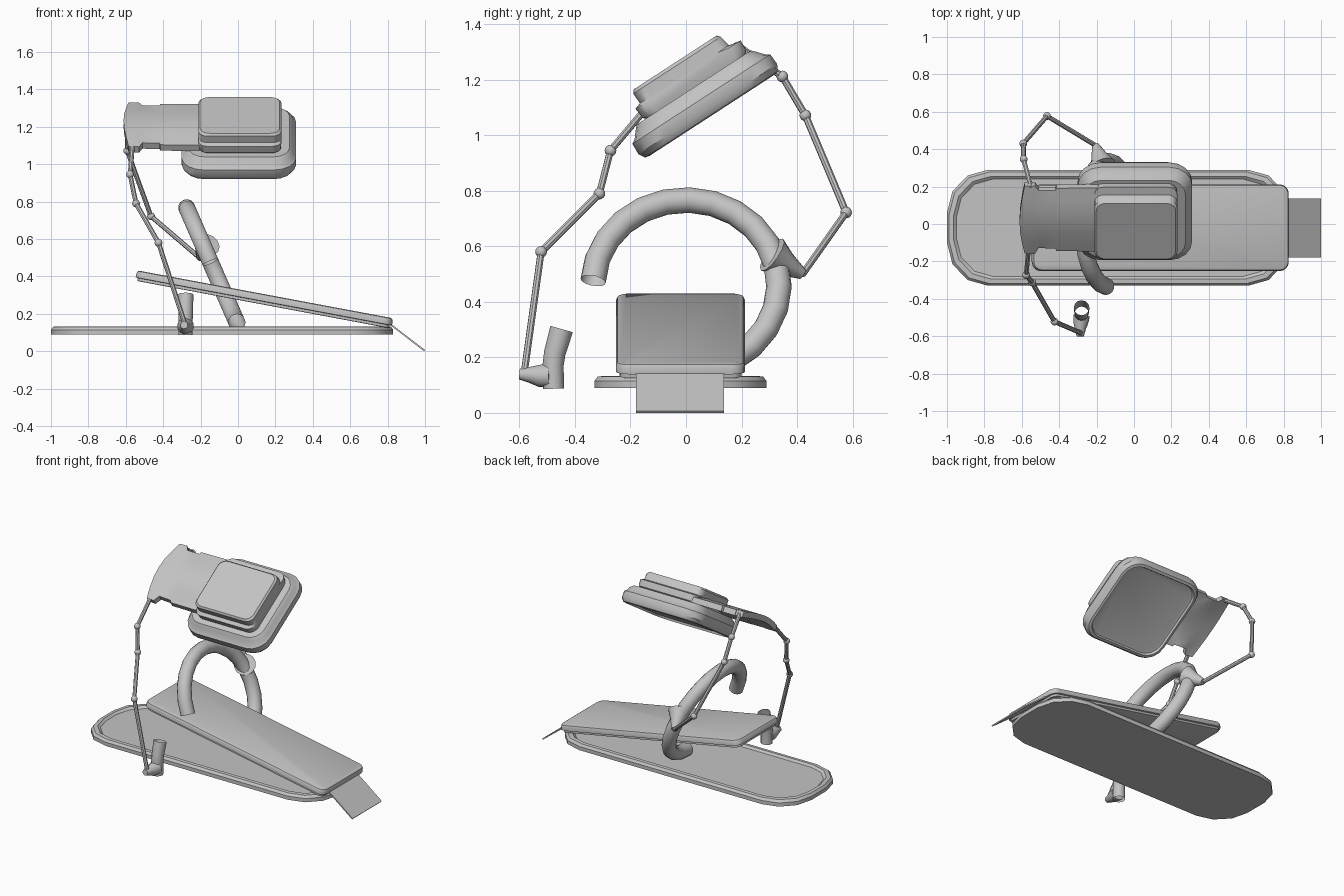
import bpy, bmesh, math
from mathutils import Vector, Matrix

if "Cube" in bpy.data.objects:
    bpy.data.objects.remove(bpy.data.objects["Cube"])

grey = bpy.data.materials.new("plain_grey")
grey.diffuse_color = (0.55, 0.55, 0.55, 1)
grey.use_nodes = True
grey.node_tree.nodes["Principled BSDF"].inputs["Base Color"].default_value = grey.diffuse_color
parts = []


def loft(name, loops, mat=Matrix(), caps=True):
    """Skin a list of equal-length point loops."""
    bm = bmesh.new()
    rows = [[bm.verts.new(mat @ Vector(p)) for p in loop] for loop in loops]
    n = len(rows[0])
    for a, b in zip(rows, rows[1:]):
        for i in range(n):
            j = (i + 1) % n
            bm.faces.new((a[i], a[j], b[j], b[i]))
    if caps:
        bm.faces.new(rows[0][::-1])
        bm.faces.new(rows[-1])
    bmesh.ops.recalc_face_normals(bm, faces=bm.faces)
    return finish(name, bm)


def finish(name, bm):
    me = bpy.data.meshes.new(name)
    bm.to_mesh(me)
    bm.free()
    me.materials.append(grey)
    ob = bpy.data.objects.new(name, me)
    bpy.context.collection.objects.link(ob)
    parts.append(ob)
    return ob


def rounded(cx, cy, z, hx, hy, r, seg=4, rx=None):
    """Rounded rectangle loop; rx stretches the corner along x."""
    rx = rx or r
    pts = []
    for k, (sx, sy) in enumerate([(1, 1), (-1, 1), (-1, -1), (1, -1)]):
        for i in range(seg + 1):
            a = math.pi / 2 * (k + i / seg)
            pts.append((cx + sx * (hx - rx) + rx * math.cos(a),
                        cy + sy * (hy - r) + r * math.sin(a), z))
    return pts


def sweep(name, pts, radii, ref=(0.3, 0.2, 0.1), sides=12, caps=True):
    """Round tube through points, one radius per point."""
    pts = [Vector(p) for p in pts]
    loops = []
    for i, p in enumerate(pts):
        t = (pts[min(i + 1, len(pts) - 1)] - pts[max(i - 1, 0)]).normalized()
        u = Vector(ref).cross(t).normalized()
        v = t.cross(u)
        loops.append([p + radii[i] * (u * math.cos(a) + v * math.sin(a))
                      for a in (2 * math.pi * k / sides for k in range(sides))])
    return loft(name, loops, caps=caps)


def ball(name, p, r):
    bm = bmesh.new()
    bmesh.ops.create_uvsphere(bm, u_segments=12, v_segments=8, radius=r,
                              matrix=Matrix.Translation(p))
    finish(name, bm)


def jointed_arm(name, pts):
    """Thin rods with ball joints at the inner points."""
    for i, (a, b) in enumerate(zip(pts, pts[1:])):
        sweep(f"{name}_rod_{i}", [a, b], [0.013, 0.013], sides=8)
    for i, p in enumerate(pts[1:-1]):
        ball(f"{name}_joint_{i}", p, 0.021)


# floor plate with raised rim
def plate(inset, z):
    return rounded(-0.085, -0.02, z, 0.915 - inset, 0.31 - inset,
                   0.23 - inset * 0.5, 3, 0.22 - inset * 0.5)

loft("base_plate", [plate(0.0, 0.09), plate(0.0, 0.115), plate(0.012, 0.131),
                    plate(0.035, 0.133), plate(0.05, 0.12), plate(0.055, 0.12)])

# tilted bench board
tilt = Matrix.Translation((0.14, -0.02, 0.277)) @ Matrix.Rotation(math.radians(10.6), 4, 'Y')
loft("bench_board", [rounded(0, 0, z, 0.697 - d, 0.232 - d, 0.05 - d) for d, z in
                     [(0.02, -0.028), (0.012, -0.026), (0.012, -0.012), (0, -0.01),
                      (0, 0.012), (0.006, 0.024), (0.016, 0.028)]], tilt)

# thin flap at the low end of the bench
loft("bench_flap", [[(0.82, y, 0.145), (0.82, y, 0.135), (0.995, y, 0.0), (1.0, y, 0.007)]
                    for y in (-0.18, 0.137)])

# leaning C-shaped tube around the bench
lean = math.radians(23.6)
e2 = Vector((-math.sin(lean), 0, math.cos(lean)))
ref = Vector((math.cos(lean), 0, math.sin(lean)))
arc = []
for i in range(19):
    a = math.radians(-90 + 267 * i / 18)
    arc.append(Vector((-0.14, 0, 0.46)) + 0.335 * (Vector((0, math.cos(a), 0)) + e2 * math.sin(a)) * 1.0)
sweep("ring_tube", arc, [0.046] * 19, ref, 14, caps=False)
sweep("ring_socket", [(-0.165, 0.31, 0.57), (-0.185, 0.36, 0.535), (-0.205, 0.42, 0.50)],
      [0.07, 0.045, 0.02], sides=12)

# tilted head, built flat and turned about x
turn = Matrix.Rotation(math.radians(33), 4, 'X')
loft("head_lower", [rounded(0.005, 0.662, n, hx, hy, r) for n, hx, hy, r in
                    [(0.866, 0.25, 0.245, 0.09), (0.862, 0.268, 0.262, 0.1),
                     (0.848, 0.274, 0.268, 0.1), (0.852, 0.29, 0.285, 0.11),
                     (0.875, 0.306, 0.298, 0.12), (0.918, 0.306, 0.296, 0.12),
                     (0.928, 0.296, 0.28, 0.11), (0.95, 0.288, 0.262, 0.1),
                     (0.968, 0.27, 0.245, 0.09)]], turn)
loft("head_upper", [rounded(0.01, u, n, hx, hy, 0.05) for u, n, hx, hy in
                    [(0.67, 0.955, 0.215, 0.2), (0.67, 0.975, 0.22, 0.222),
                     (0.67, 1.018, 0.222, 0.226), (0.66, 1.026, 0.222, 0.192),
                     (0.655, 1.068, 0.222, 0.188), (0.655, 1.08, 0.212, 0.178)]], turn)

# curved bracket plate with a flared end
def strip(x, u0, u1, bow):
    top, low = [], []
    for i in range(7):
        t = i / 6
        n = 1.005 + 0.025 * math.sin(math.pi * t)
        xx = x - bow * math.sin(math.pi * t)
        u = u0 + (u1 - u0) * t
        top.append((xx, u, n))
        low.append((xx, u, n - 0.038))
    return top + low[::-1]

loft("head_bracket", [strip(-0.585, 0.465, 0.895, 0.027), strip(-0.53, 0.46, 0.895, 0.01),
                      strip(-0.51, 0.5, 0.865, 0), strip(-0.42, 0.495, 0.865, 0),
                      strip(-0.415, 0.48, 0.88, 0), strip(0.15, 0.475, 0.885, 0)], turn)

# jointed support arms
jointed_arm("front_arm", [(-0.565, -0.15, 1.09), (-0.577, -0.272, 0.945), (-0.545, -0.312, 0.79),
                          (-0.425, -0.522, 0.58), (-0.285, -0.582, 0.15)])
jointed_arm("back_arm", [(-0.55, 0.19, 1.32), (-0.59, 0.347, 1.212), (-0.592, 0.43, 1.072),
                         (-0.465, 0.577, 0.722), (-0.205, 0.42, 0.50)])

# small bent handle tube hanging from the front arm
sweep("handle_tube", [(-0.28, -0.448, 0.302), (-0.28, -0.473, 0.215), (-0.28, -0.479, 0.17),
                      (-0.28, -0.477, 0.087)], [0.042, 0.039, 0.038, 0.038],
      (1, 0, 0), 12, caps=False)
sweep("handle_socket", [(-0.28, -0.49, 0.135), (-0.285, -0.53, 0.133), (-0.287, -0.56, 0.137),
                        (-0.288, -0.6, 0.14)], [0.045, 0.04, 0.03, 0.02], sides=12)

# smooth shading with crisp edges
for ob in parts:
    ob.select_set(True)
bpy.context.view_layer.objects.active = parts[0]
bpy.ops.object.shade_smooth_by_angle(angle=math.radians(35))
